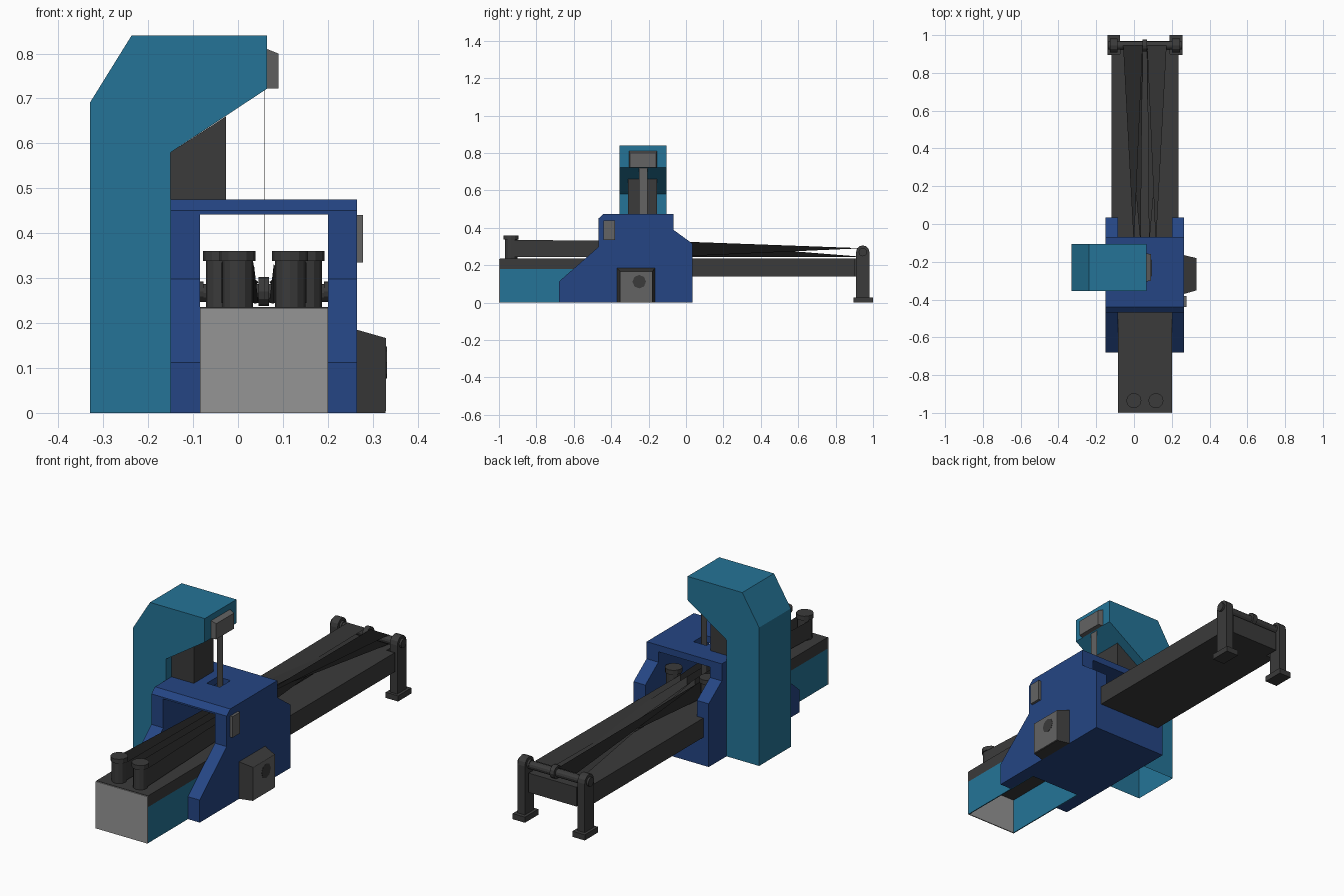
import bpy, bmesh, math
from mathutils import Matrix, Vector

if "Cube" in bpy.data.objects:
    bpy.data.objects.remove(bpy.data.objects["Cube"])

def mat(name, r, g, b):
    m = bpy.data.materials.new(name)
    m.diffuse_color = (r, g, b, 1)
    m.use_nodes = True
    m.node_tree.nodes["Principled BSDF"].inputs["Base Color"].default_value = m.diffuse_color
    return m

BLUE = mat("frame blue", 0.018, 0.060, 0.23)
TEAL = mat("cover teal", 0.018, 0.175, 0.31)
DARK = mat("dark metal", 0.043, 0.043, 0.043)
GREY = mat("panel grey", 0.125, 0.125, 0.125)
LIGHT = mat("light grey", 0.30, 0.30, 0.30)
CX = 0.0575                      # centre line of the conveyor

def finish(bm, name, m):
    bmesh.ops.recalc_face_normals(bm, faces=bm.faces[:])
    me = bpy.data.meshes.new(name)
    bm.to_mesh(me)
    bm.free()
    me.materials.append(m)
    ob = bpy.data.objects.new(name, me)
    bpy.context.collection.objects.link(ob)
    return ob

def prism(name, pts, axis, lo, hi, m, open_bottom=False):
    """Extrude a 2D profile: axis 'x' takes (y,z), 'y' takes (x,z), 'z' takes (x,y)."""
    def place(p, d):
        return {'x': (d, p[0], p[1]), 'y': (p[0], d, p[1]), 'z': (p[0], p[1], d)}[axis]
    bm = bmesh.new()
    rings = [[bm.verts.new(place(p, d)) for p in pts] for d in (lo, hi)]
    n = len(pts)
    for r in rings:
        bm.faces.new(r)
    for i in range(n):
        j = (i + 1) % n
        bm.faces.new((rings[0][i], rings[0][j], rings[1][j], rings[1][i]))
    bmesh.ops.recalc_face_normals(bm, faces=bm.faces[:])
    if open_bottom:
        low = [f for f in bm.faces if all(abs(v.co.z) < 1e-5 for v in f.verts)]
        bmesh.ops.delete(bm, geom=low, context='FACES')
    return finish(bm, name, m)

def box(name, x0, x1, y0, y1, z0, z1, m):
    return prism(name, [(x0, y0), (x1, y0), (x1, y1), (x0, y1)], 'z', z0, z1, m)

def cyl(name, c, r, h, axis, m, n=12):
    bm = bmesh.new()
    rot = Matrix.Rotation(math.pi / 2, 4, 'Y') if axis == 'x' else Matrix()
    bmesh.ops.create_cone(bm, cap_ends=True, segments=n, radius1=r, radius2=r, depth=h,
                          matrix=Matrix.Translation(c) @ rot)
    return finish(bm, name, m)

def frustum_x(name, x0, x1, ya, za, yb, zb, m):
    """Box tapering along x from rectangle (ya, za) to (yb, zb)."""
    bm = bmesh.new()
    rings = [[bm.verts.new((x, y[i], z[j])) for i, j in ((0, 0), (1, 0), (1, 1), (0, 1))]
             for x, y, z in ((x0, ya, za), (x1, yb, zb))]
    for r in rings:
        bm.faces.new(r)
    for i in range(4):
        j = (i + 1) % 4
        bm.faces.new((rings[0][i], rings[0][j], rings[1][j], rings[1][i]))
    return finish(bm, name, m)

# Teal overhead cover, open underneath, with its end plate
prism("overhead_cover", [(-0.33, 0), (-0.33, 0.69), (-0.237, 0.84), (0.065, 0.84),
                         (0.065, 0.722), (-0.15, 0.58), (-0.15, 0)],
      'y', -0.355, -0.105, TEAL, open_bottom=True)
frustum_x("head_plate", 0.065, 0.09, (-0.305, -0.155), (0.722, 0.81),
          (-0.3, -0.16), (0.722, 0.80), GREY)

# Dark support block under the cover and the thin blade
prism("head_support", [(-0.15, 0.475), (-0.027, 0.475), (-0.027, 0.66), (-0.15, 0.58)],
      'y', -0.31, -0.155, DARK)
box("blade", 0.0590, 0.0602, -0.25, -0.205, 0.24, 0.74, GREY)

# Blue gantry: two side walls, slotted roof, floor and back wall
wall = [(-0.68, 0), (-0.68, 0.112), (-0.468, 0.298), (-0.468, 0.45), (-0.44, 0.475),
        (-0.068, 0.475), (-0.068, 0.39), (0.035, 0.315), (0.035, 0)]
prism("left_wall", wall, 'x', -0.15, -0.085, BLUE)
prism("right_wall", wall, 'x', 0.20, 0.265, BLUE)
roof = [(-0.468, 0.442), (-0.468, 0.45), (-0.44, 0.475), (-0.275, 0.475), (-0.275, 0.442)]
prism("roof_front", roof, 'x', -0.085, 0.20, BLUE)
box("roof_back", -0.085, 0.20, -0.19, -0.068, 0.442, 0.475, BLUE)
box("roof_left", -0.085, 0.02, -0.275, -0.19, 0.442, 0.475, BLUE)
box("roof_right", 0.092, 0.20, -0.275, -0.19, 0.442, 0.475, BLUE)
box("gantry_floor", -0.085, 0.20, -0.52, 0.035, 0.0, 0.02, BLUE)
box("gantry_back_wall", -0.085, 0.20, 0.015, 0.035, 0.02, 0.18, BLUE)

# Electric box with door and dial, and the small control panel
frustum_x("electric_box", 0.265, 0.328, (-0.37, -0.165), (0.0, 0.185),
          (-0.352, -0.18), (0.0, 0.167), DARK)
box("electric_door", 0.328, 0.330, -0.352, -0.18, 0.004, 0.167, GREY)
cyl("door_dial", (0.3302, -0.25, 0.112), 0.036, 0.002, 'x', DARK, 8)
box("control_panel", 0.265, 0.278, -0.44, -0.38, 0.335, 0.44, GREY)

# Front conveyor: teal skirt open below, light front plate, dark deck
box("skirt_left", -0.085, -0.08, -0.995, -0.5, 0, 0.18, TEAL)
box("skirt_right", 0.195, 0.20, -0.995, -0.5, 0, 0.18, TEAL)
box("front_plate", -0.085, 0.20, -1.0, -0.995, 0, 0.234, LIGHT)
box("front_deck", -0.085, 0.20, -0.995, 0.035, 0.18, 0.236, DARK)

# Rear conveyor deck, narrower between the end posts
prism("rear_deck", [(-0.12, 0.035), (0.235, 0.035), (0.235, 0.90), (0.19, 0.90), (0.19, 0.97),
                    (-0.075, 0.97), (-0.075, 0.90), (-0.12, 0.90)], 'z', 0.14, 0.236, DARK)

# Round-topped end posts with feet and bearing caps, and the end shaft
arc = [(0.945 + 0.036 * math.cos(math.radians(a)), 0.27 + 0.036 * math.sin(math.radians(a)))
       for a in range(0, 181, 30)]
for side, s in (("left", -1), ("right", 1)):
    x = CX + s * 0.165
    box(side + "_foot", x - 0.034, x + 0.034, 0.895, 1.0, 0, 0.028, DARK)
    prism(side + "_end_post", [(0.909, 0.028), (0.981, 0.028)] + arc, 'x',
          x - 0.02, x + 0.02, DARK)
    cyl(side + "_bearing", (x, 0.945, 0.27), 0.022, 0.062, 'x', DARK)
cyl("end_shaft", (CX, 0.945, 0.267), 0.02, 0.32, 'x', DARK)
cyl("shaft_spool", (CX, 0.945, 0.27), 0.032, 0.024, 'x', DARK)

# Twin belts: vertical at the front rollers, pinched in the gantry, flat at the end
def strand(name, keys):
    bm = bmesh.new()
    prev = None
    for lo, hi in keys:
        cur = (bm.verts.new(lo), bm.verts.new(hi))
        if prev:
            bm.faces.new((prev[0], cur[0], cur[1], prev[1]))
        prev = cur
    finish(bm, name, DARK)

for side, s in (("left", -1), ("right", 1)):
    def X(d):                    # distance outward from the centre line
        return CX + s * d
    for where, d, y in (("front", 0.0585, -0.935), ("pinch", 0.095, -0.12)):
        cyl(f"{side}_{where}_roller", (X(d), y, 0.288), 0.034, 0.105, 'z', DARK)
        cyl(f"{side}_{where}_cap", (X(d), y, 0.349), 0.04, 0.022, 'z', DARK)
    for where, d0, d1, ze in (("outer", 0.0945, 0.058, 0.291), ("inner", 0.0225, 0.022, 0.245)):
        strand(f"{side}_{where}_belt", [
            ((X(d0), -0.935, 0.245), (X(d0), -0.935, 0.335)),
            ((X(d1), -0.12, 0.243), (X(d1), -0.12, 0.33)),
            ((X(0.012), 0.945, ze), (X(0.115), 0.945, ze))])
